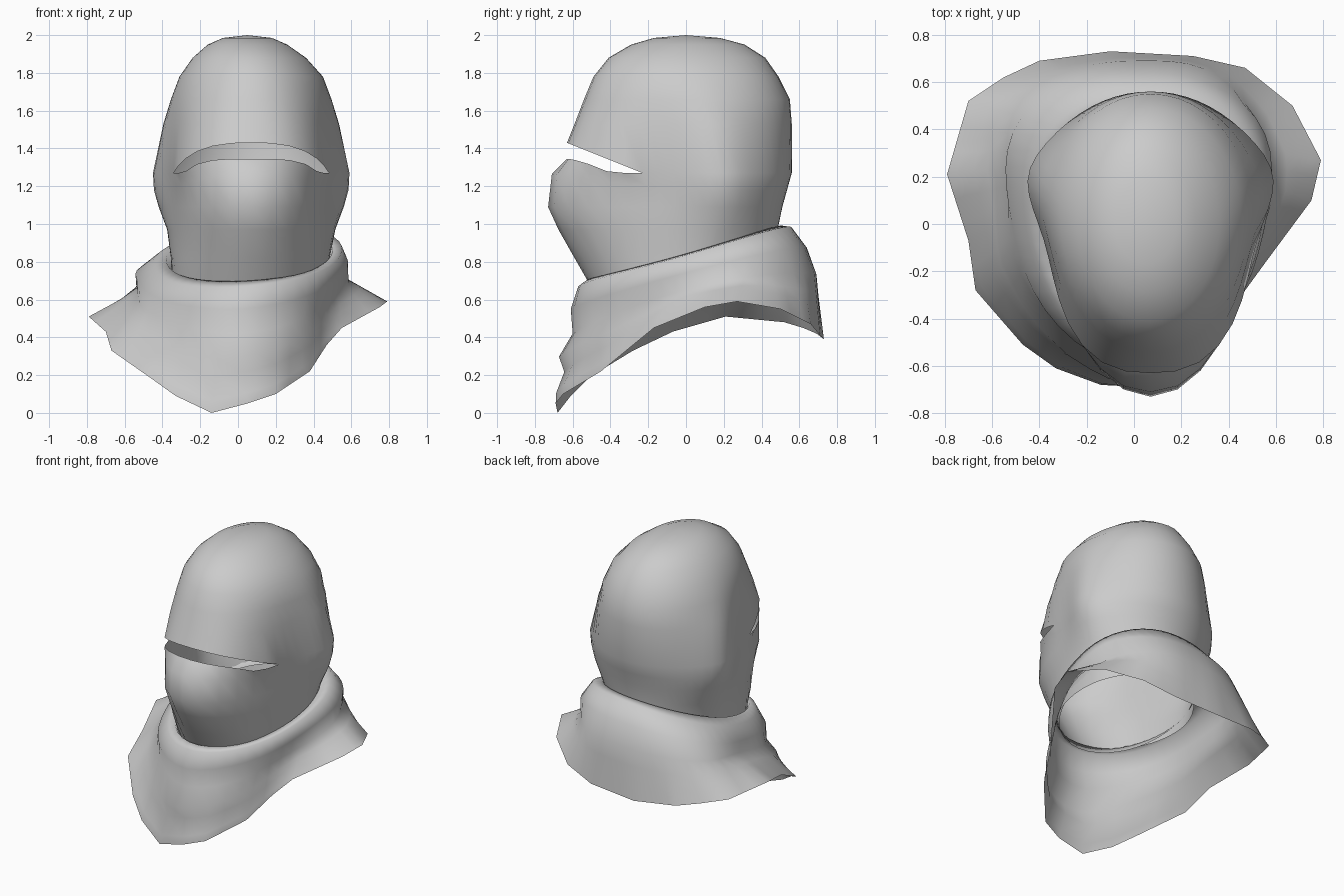
import bpy, bmesh
from math import sin, cos, pi, atan2, exp

if "Cube" in bpy.data.objects:
    bpy.data.objects.remove(bpy.data.objects["Cube"])

N = 48
ANGLES = [2 * pi * i / N for i in range(N)]


def ring(cx, hw, yw, yf, yb, zf, zs, zb, nf=2.0, nb=2.0, tilt=0.0, fold=0.0, phase=0.0, ear=0.0):
    """Egg-shaped ring: widest at yw, front yf, back yb, height varying with depth."""
    pts = []
    for t in ANGLES:
        c, s = cos(t), sin(t)
        b, n = (yb - yw, nb) if s > 0 else (yw - yf, nf)
        r = (abs(c / (hw - ear)) ** n + abs(s / b) ** n) ** (-1 / n)
        r *= 1 + fold * sin(5 * t + phase) * abs(c)
        x, y = cx + r * c, yw + r * s
        x += ear * c * exp(-(r * s / 0.22) ** 2)      # bulge over the ears
        z = (zf * (y - yw) * (y - yb) / ((yf - yw) * (yf - yb))
             + zs * (y - yf) * (y - yb) / ((yw - yf) * (yw - yb))
             + zb * (y - yf) * (y - yw) / ((yb - yf) * (yb - yw)))
        pts.append((x, y, z + tilt * (x - cx)))
    return pts


def polar_ring(points, cx, cy):
    """Resample a hand-placed closed outline at the shared angles, keeping its corners."""
    data = sorted((atan2(p[1] - cy, p[0] - cx) % (2 * pi), p) for p in points)
    wrap = ([(data[-1][0] - 2 * pi, data[-1][1])] + data
            + [(data[0][0] + 2 * pi, data[0][1])])
    out = []
    for t in ANGLES:
        for (a, p), (b, q) in zip(wrap, wrap[1:]):
            if a <= t <= b:
                out.append(mix(p, q, (t - a) / (b - a)))
                break
    for a, p in data:
        out[round(a / (2 * pi) * N) % N] = p
    return out


def mix(p, q, f):
    return tuple(u + (v - u) * f for u, v in zip(p, q))


def loft(name, strips, apex=None):
    """Skin each strip of rings from top to bottom; touching strip edges are welded."""
    bm = bmesh.new()
    for k, rings in enumerate(strips):
        rows = [[bm.verts.new(p) for p in r] for r in rings]
        if apex and k == 0:
            top = bm.verts.new(apex)
            for i in range(N):
                bm.faces.new((top, rows[0][i], rows[0][(i + 1) % N]))
        for a, b in zip(rows, rows[1:]):
            for i in range(N):
                j = (i + 1) % N
                bm.faces.new((a[i], b[i], b[j], a[j]))
    bmesh.ops.remove_doubles(bm, verts=bm.verts, dist=0.0005)
    for f in bm.faces:
        f.smooth = True
    me = bpy.data.meshes.new(name)
    bm.to_mesh(me)
    bm.free()
    ob = bpy.data.objects.new(name, me)
    bpy.context.collection.objects.link(ob)
    return ob


def flat(z, cx, hw, yw, yf, yb, nf=2.0, nb=2.0, ear=0.0):
    return ring(cx, hw, yw, yf, yb, z, z, z, nf, nb, ear=ear)


# Hood: crown strip and mask strip share an edge that parts at the eye slit
def brow_z(y):
    return 1.27 + 0.4 * max(0, -0.23 - y)


def mask_z(y):
    return 1.27 + 0.075 * min(1, max(0, -0.41 - y) / 0.2) ** 0.7


edge = flat(1.3, .07, .52, .18, -.63, .56, 2.6, 2.0, .08)
crown = [flat(1.985, .05, .13, 0, -.17, .18),
         flat(1.95, .05, .21, 0, -.29, .31),
         flat(1.88, .06, .30, 0, -.41, .42),
         flat(1.78, .07, .38, .03, -.49, .49),
         flat(1.66, .07, .425, .08, -.54, .55, 2.1, 2.0, .01),
         flat(1.53, .07, .465, .13, -.59, .56, 2.35, 2.0, .04),
         [(x, y, brow_z(y)) for x, y, z in edge]]
mask = [[(x, y, mask_z(y)) for x, y, z in edge],
        ring(.07, .515, .18, -.71, .535, 1.265, 1.18, 1.18, 2.1, 2.0, ear=.08),
        flat(1.09, .07, .49, .17, -.73, .51, 2.0, 2.0, .05),
        flat(.97, .07, .445, .13, -.675, .485, 2.0, 2.0, .02),
        flat(.82, .065, .42, .05, -.59, .47),
        ring(.06, .41, .02, -.51, .45, .68, .68, .72)]
loft("hood", [crown, mask], apex=(.05, 0, 2.0))

# Neck cowl: rolled collar flaring into a draped hem
hem_points = [(-.14, -.68, 0), (-.33, -.61, .09), (-.47, -.51, .19), (-.67, -.28, .33),
              (-.7, -.07, .43), (-.79, .21, .51), (-.7, .52, .48), (-.55, .62, .45),
              (-.4, .69, .42), (-.1, .73, .39), (.25, .71, .41), (.47, .66, .47),
              (.67, .5, .55), (.79, .27, .59), (.75, .1, .56), (.55, -.17, .45),
              (.47, -.28, .36), (.38, -.45, .22), (.2, -.65, .1), (.05, -.69, .05)]
hem = polar_ring(hem_points, 0, .1)
collar = [ring(.065, .41, .05, -.48, .46, .62, .74, .88),
          ring(.06, .44, .08, -.53, .51, .70, .84, .99, tilt=.06),
          ring(.05, .50, .12, -.57, .56, .67, .83, .98, tilt=.08, nb=2.2),
          ring(.02, .56, .16, -.61, .64, .55, .75, .87, 1.85, 2.5, .06, .015, 0),
          ring(.01, .56, .16, -.60, .69, .42, .66, .73, 1.85, 2.6, .05, .03, 1.5)]


def drape(f, push):
    """Blend collar to hem, with a horizontal fold pushed out at the front."""
    rows = []
    for p, q in zip(collar[-1], hem):
        x, y, z = mix(p, q, f)
        rows.append((x, y - push * max(0, -y - .25) / .4, z))
    return rows


loft("neck_cowl", [collar + [drape(.33, .045), drape(.55, -.005), drape(.85, .01), hem]])
